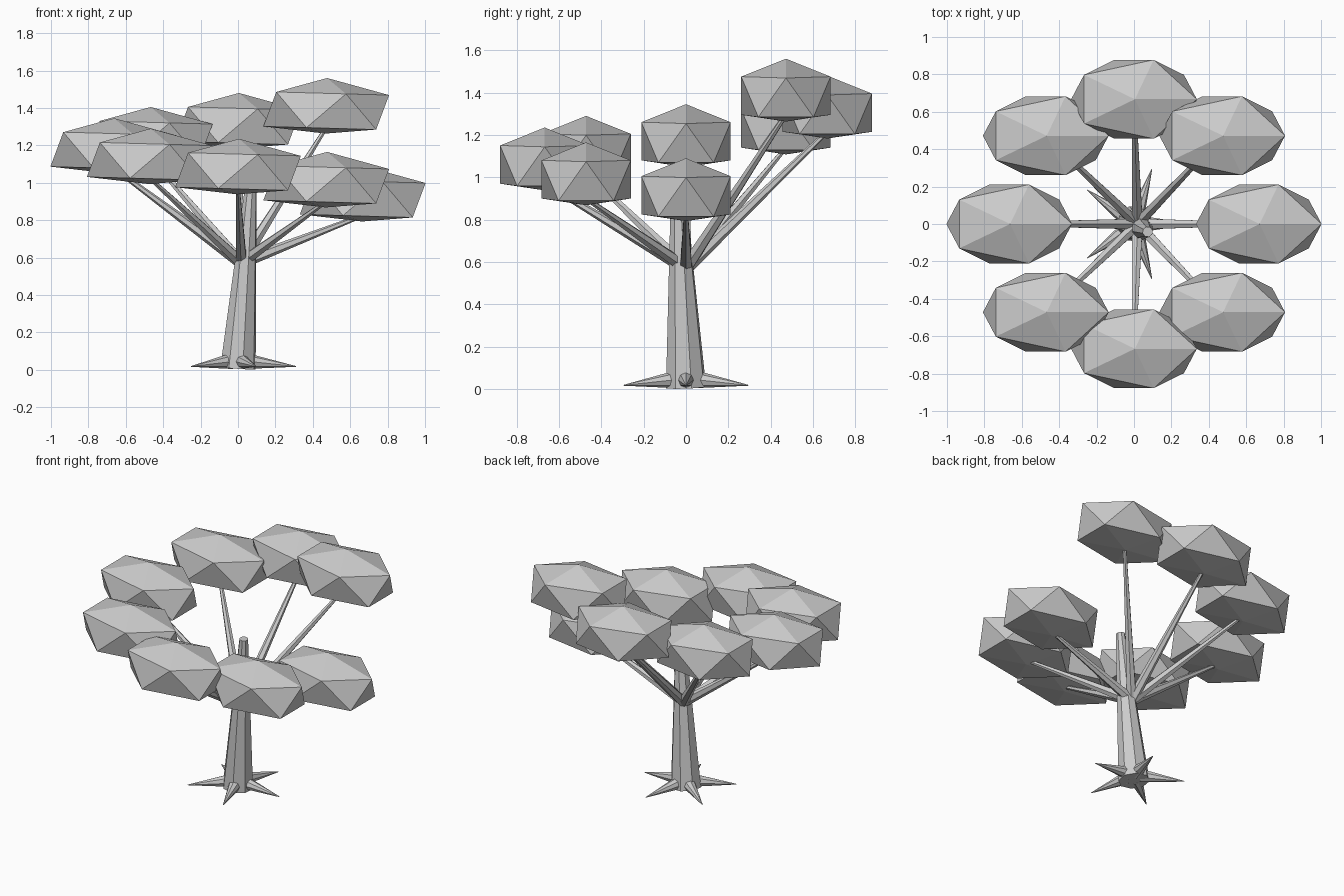
import bpy, math
from mathutils import Vector, Matrix

if "Cube" in bpy.data.objects:
    bpy.data.objects.remove(bpy.data.objects["Cube"])


def limb(name, start, end, r1, r2, sides):
    """Tapered flat-faced cylinder between two points."""
    a, b = Vector(start), Vector(end)
    d = b - a
    bpy.ops.mesh.primitive_cone_add(vertices=sides, radius1=r1, radius2=r2,
                                    depth=d.length, location=(a + b) / 2,
                                    rotation=d.to_track_quat('Z', 'Y').to_euler())
    ob = bpy.context.object
    ob.name = name
    return ob


# leaning trunk
limb("trunk", (0, 0, 0.009), (0.073, -0.042, 1.04), 0.098, 0.028, 8)

# five pointed roots
for i in range(5):
    c, s = math.cos(math.tau * i / 5), math.sin(math.tau * i / 5)
    limb(f"root_{i + 1}", (0.04 * c, 0.04 * s, 0.047), (0.31 * c, 0.31 * s, 0.018), 0.043, 0.002, 8)

# ring of branches, each carrying a flat-bottomed leaf clump
clump_tops = [1.09, 1.56, 1.48, 1.405, 1.345, 1.29, 1.235, 1.165]
fork = Vector((0.018, 0, 0.572))
tilt = Matrix.Rotation(math.radians(1.6), 4, 'Y')
for i, z in enumerate(clump_tops):
    a = math.tau * i / 8
    pos = Vector((0.667 * math.cos(a), 0.667 * math.sin(a), z - 0.175))
    limb(f"branch_{i + 1}", fork, pos - Vector((0, 0, 0.09)), 0.033, 0.011, 6)

    bpy.ops.mesh.primitive_ico_sphere_add(subdivisions=1, radius=1, location=pos)
    clump = bpy.context.object
    clump.name = f"leaf_clump_{i + 1}"
    for v in clump.data.vertices:
        x, y, h = v.co
        v.co = tilt @ Vector((x * 0.373, y * 0.248, min(max(h * 0.208, -0.122), 0.175)))
